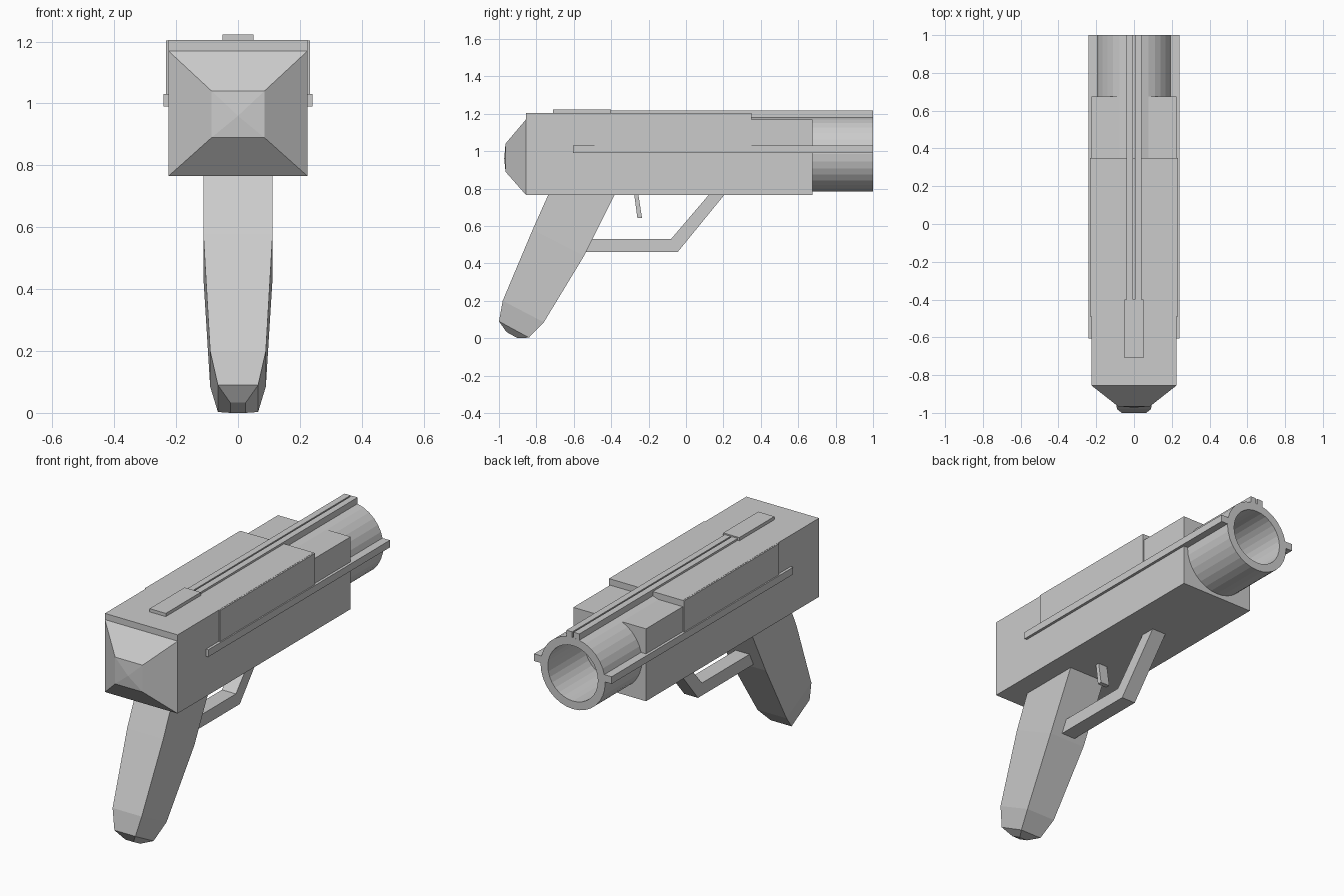
import bpy, bmesh, math

if "Cube" in bpy.data.objects:
    bpy.data.objects.remove(bpy.data.objects["Cube"])


def finish(name, bm):
    bmesh.ops.recalc_face_normals(bm, faces=bm.faces[:])
    me = bpy.data.meshes.new(name)
    bm.to_mesh(me)
    bm.free()
    ob = bpy.data.objects.new(name, me)
    bpy.context.collection.objects.link(ob)
    return ob


def extrude_x(name, profile, x0, x1):
    """Extrude a (y, z) outline from x0 to x1."""
    bm = bmesh.new()
    a = [bm.verts.new((x0, y, z)) for y, z in profile]
    b = [bm.verts.new((x1, y, z)) for y, z in profile]
    n = len(a)
    bm.faces.new(a)
    bm.faces.new(b[::-1])
    for i in range(n):
        bm.faces.new((a[i], a[(i + 1) % n], b[(i + 1) % n], b[i]))
    return finish(name, bm)


def box(name, x0, x1, y0, y1, z0, z1):
    return extrude_x(name, [(y0, z0), (y1, z0), (y1, z1), (y0, z1)], x0, x1)


def loft(name, sections, tip=None):
    """Join rectangles given as (half width, (y, z) back, (y, z) front)."""
    bm = bmesh.new()
    rings = [[bm.verts.new((sx * w, *p)) for sx, p in
              ((-1, b), (1, b), (1, f), (-1, f))] for w, b, f in sections]
    for r, s in zip(rings, rings[1:]):
        for i in range(4):
            j = (i + 1) % 4
            bm.faces.new((r[i], r[j], s[j], s[i]))
    bm.faces.new(rings[0])
    if tip:
        t = bm.verts.new(tip)
        for i in range(4):
            bm.faces.new((rings[-1][i], rings[-1][(i + 1) % 4], t))
    else:
        bm.faces.new(rings[-1])
    return finish(name, bm)


def tube(name, y0, y1, zc, outer, inner, sides):
    """Hollow cylinder along y."""
    bm = bmesh.new()
    loops = []
    for r, y in ((outer, y0), (outer, y1), (inner, y1), (inner, y0)):
        loops.append([bm.verts.new((r * math.cos(math.tau * i / sides), y,
                                    zc + r * math.sin(math.tau * i / sides)))
                      for i in range(sides)])
    for k in range(4):
        a, b = loops[k], loops[(k + 1) % 4]
        for i in range(sides):
            j = (i + 1) % sides
            bm.faces.new((a[i], a[j], b[j], b[i]))
    return finish(name, bm)


# Receiver: one stepped block
extrude_x("receiver", [(-0.855, 0.765), (0.675, 0.765), (0.675, 1.17),
                       (0.35, 1.17), (0.35, 1.205), (-0.855, 1.205)],
          -0.225, 0.225)

# Faceted rear cap
loft("rear_cap", [(0.225, (-0.855, 0.765), (-0.855, 1.17)),
                  (0.085, (-0.965, 0.89), (-0.965, 1.04))],
     tip=(0, -0.972, 0.96))

# Barrel, running back under the stepped top
tube("barrel", 0.35, 1.0, 0.985, 0.2, 0.155, 32)

# Mirrored side panels, side rails and split top rail
for side, s in (("left", -1), ("right", 1)):
    box(side + "_panel", s * 0.2, s * 0.233, -0.49, 0.35, 1.03, 1.204)
    box(side + "_rail", s * 0.185, s * 0.24, -0.605, 1.0, 0.99, 1.03)
    box(side + "_top_rail", s * 0.004, s * 0.04, -0.4, 1.0, 1.16, 1.216)

# Rear sight plate
box("rear_sight", -0.05, 0.05, -0.71, -0.4, 1.19, 1.223)

# Tapered grip
loft("grip", [(0.112, (-0.735, 0.77), (-0.38, 0.77)),
              (0.112, (-0.82, 0.58), (-0.545, 0.44)),
              (0.09, (-0.98, 0.2), (-0.76, 0.085)),
              (0.065, (-1.0, 0.09), (-0.84, 0.003)),
              (0.025, (-0.96, 0.033), (-0.9, 0.0))])

# Trigger guard and trigger
extrude_x("trigger_guard", [(-0.55, 0.53), (-0.08, 0.53), (0.125, 0.77),
                            (0.208, 0.77), (-0.045, 0.46), (-0.57, 0.46)],
          -0.043, 0.043)
extrude_x("trigger", [(-0.277, 0.77), (-0.255, 0.77), (-0.235, 0.642),
                      (-0.26, 0.642)], -0.028, 0.028)
